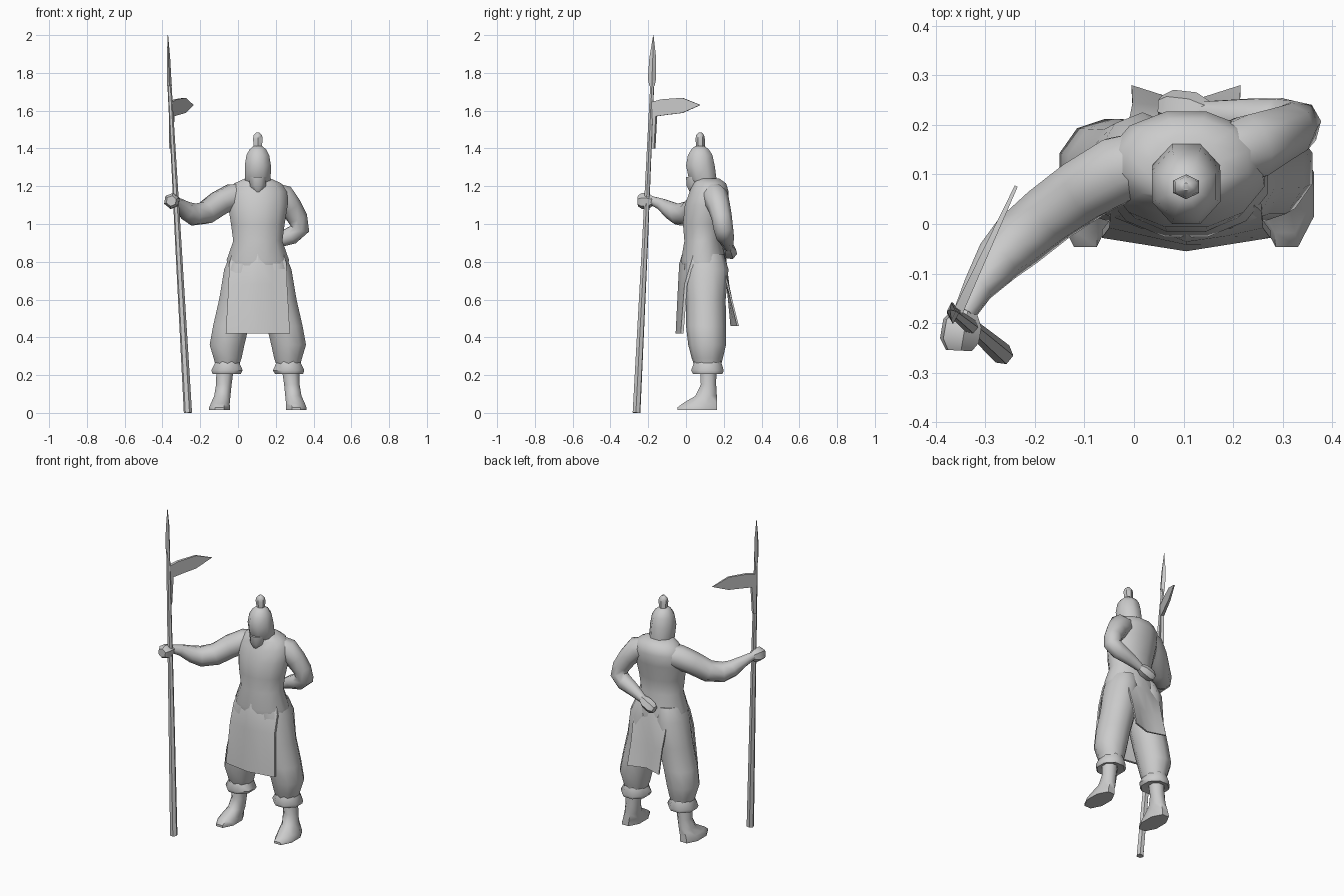
import bpy, bmesh, math
from mathutils import Vector

MID = 0.105   # body centre line in x

grey = bpy.data.materials.new("light_grey")
grey.diffuse_color = (0.6, 0.6, 0.6, 1)


def finish(name, bm, angle=50):
    bmesh.ops.recalc_face_normals(bm, faces=bm.faces)
    me = bpy.data.meshes.new(name)
    bm.to_mesh(me)
    bm.free()
    me.materials.append(grey)
    ob = bpy.data.objects.new(name, me)
    bpy.context.collection.objects.link(ob)
    bpy.ops.object.select_all(action='DESELECT')
    ob.select_set(True)
    bpy.context.view_layer.objects.active = ob
    if angle:
        bpy.ops.object.shade_smooth_by_angle(angle=math.radians(angle))
    return ob


def skin(name, rings, angle=50):
    """Join rings of points into a capped skin."""
    bm = bmesh.new()
    rows = [[bm.verts.new(p) for p in r] for r in rings]
    n = len(rows[0])
    for a, b in zip(rows, rows[1:]):
        for i in range(n):
            j = (i + 1) % n
            bm.faces.new((a[i], a[j], b[j], b[i]))
    bm.faces.new(rows[0])
    bm.faces.new(rows[-1])
    return finish(name, bm, angle)


def stack(name, rings, n=12, angle=50):
    """Horizontal ellipses: (z, x centre, half width, y front, y back)."""
    out = []
    for z, cx, rx, y0, y1 in rings:
        out.append([(cx + rx * math.cos(2 * math.pi * (i + .5) / n) / math.cos(math.pi / n),
                     (y0 + y1) / 2 + (y1 - y0) / 2 * math.sin(2 * math.pi * (i + .5) / n),
                     z) for i in range(n)])
    return skin(name, out, angle)


def tube(name, path, n=8, angle=50):
    """Round sections carried along a path of (x, y, z, radius)."""
    pts = [Vector(p[:3]) for p in path]
    u = Vector((0.3, 0.5, 1))
    out = []
    for i, p in enumerate(pts):
        t = (pts[min(i + 1, len(pts) - 1)] - pts[max(i - 1, 0)]).normalized()
        u = (u - t * u.dot(t)).normalized()
        v = t.cross(u)
        r = path[i][3]
        out.append([p + r * (u * math.cos(2 * math.pi * k / n) + v * math.sin(2 * math.pi * k / n))
                    for k in range(n)])
    return skin(name, out, angle)


def panel(name, rows, thick):
    """Creased cloth panel: (z, half width, y centre, y edge), thickened in y."""
    out = []
    for z, w, yc, ye in rows:
        line = [(-w, ye), (-w / 2, (yc + ye) / 2), (0, yc), (w / 2, (yc + ye) / 2), (w, ye)]
        out.append([(MID + x, y, z) for x, y in line]
                   + [(MID + x, y + thick, z) for x, y in reversed(line)])
    return skin(name, out, 40)


# Torso with sloping shoulders
stack("torso", [
    (0.74, MID, 0.155, -0.015, 0.215), (0.81, MID, 0.165, -0.03, 0.215),
    (0.91, MID, 0.130, -0.012, 0.19), (1.00, MID, 0.142, -0.02, 0.20),
    (1.10, MID, 0.158, -0.01, 0.22), (1.17, MID, 0.155, 0.015, 0.23),
    (1.215, MID, 0.125, 0.035, 0.215), (1.24, MID, 0.07, 0.04, 0.18)])

# Helmet, face and knob
stack("helmet", [
    (1.20, MID, 0.060, 0.045, 0.165), (1.235, MID, 0.068, 0.01, 0.168),
    (1.31, MID, 0.069, -0.006, 0.158), (1.365, MID, 0.060, 0.005, 0.145),
    (1.395, MID, 0.044, 0.025, 0.125), (1.412, MID, 0.024, 0.045, 0.10)], 8)
stack("chin", [(1.165, MID, 0.015, 0.02, 0.07), (1.20, MID, 0.042, 0.0, 0.10),
               (1.25, MID, 0.045, -0.004, 0.10)], 8)
stack("helmet_knob", [
    (1.40, MID, 0.020, 0.055, 0.10), (1.45, MID, 0.026, 0.05, 0.10),
    (1.47, MID, 0.022, 0.054, 0.096), (1.485, MID, 0.008, 0.067, 0.083)], 6)

# Trousers, cuffs and boots on both sides
for side, s in (("left", 1), ("right", -1)):
    def leg(part, rows, n=10):
        stack(side + part, [(z, MID + s * d, rx, a, b) for z, d, rx, a, b in rows], n)
    leg("_trouser_leg", [
        (0.84, 0.070, 0.075, 0.0, 0.20), (0.76, 0.088, 0.090, -0.01, 0.225),
        (0.60, 0.105, 0.100, 0.0, 0.21), (0.46, 0.142, 0.095, 0.0, 0.212),
        (0.36, 0.163, 0.092, 0.012, 0.212), (0.29, 0.160, 0.074, 0.03, 0.195),
        (0.25, 0.162, 0.062, 0.045, 0.185)])
    leg("_cuff", [
        (0.275, 0.162, 0.060, 0.04, 0.19), (0.225, 0.163, 0.083, 0.02, 0.207),
        (0.207, 0.165, 0.075, 0.03, 0.20), (0.215, 0.168, 0.045, 0.07, 0.165)], 8)
    leg("_boot", [
        (0.25, 0.172, 0.047, 0.07, 0.165), (0.15, 0.180, 0.041, 0.075, 0.163),
        (0.09, 0.188, 0.043, 0.045, 0.168), (0.05, 0.199, 0.050, -0.025, 0.172),
        (0.028, 0.203, 0.055, -0.055, 0.174), (0.014, 0.203, 0.055, -0.055, 0.174)], 8)

# Skirt panels front and back
panel("front_apron", [
    (0.86, 0.130, -0.015, 0.045), (0.79, 0.152, -0.036, 0.025),
    (0.68, 0.155, -0.042, -0.008), (0.42, 0.170, -0.055, -0.028)], 0.015)
back = panel("back_flap", [
    (0.84, 0.125, 0.20, 0.14), (0.74, 0.115, 0.212, 0.20),
    (0.60, 0.108, 0.222, 0.235), (0.46, 0.110, 0.235, 0.27)], 0.01)

# Arm stretched out to the shaft
tube("right_arm", [
    (0.04, 0.13, 1.155, 0.065), (-0.03, 0.11, 1.145, 0.072), (-0.10, 0.07, 1.11, 0.068),
    (-0.17, 0.02, 1.06, 0.064), (-0.235, -0.035, 1.05, 0.060), (-0.275, -0.075, 1.07, 0.050),
    (-0.315, -0.13, 1.105, 0.033), (-0.342, -0.18, 1.125, 0.024)])
tube("right_hand", [
    (-0.338, -0.17, 1.122, 0.022), (-0.346, -0.20, 1.122, 0.042),
    (-0.352, -0.235, 1.122, 0.042), (-0.353, -0.255, 1.122, 0.028)], 6, 35)

# Bent arm with the fist resting behind the waist
tube("left_arm", [
    (0.18, 0.14, 1.165, 0.060), (0.235, 0.155, 1.145, 0.070), (0.28, 0.175, 1.09, 0.060),
    (0.315, 0.19, 1.03, 0.054), (0.328, 0.198, 0.975, 0.052), (0.285, 0.207, 0.94, 0.050),
    (0.22, 0.215, 0.915, 0.040), (0.14, 0.225, 0.875, 0.024)])
tube("left_hand", [
    (0.15, 0.225, 0.88, 0.022), (0.12, 0.23, 0.865, 0.036),
    (0.075, 0.235, 0.845, 0.036), (0.055, 0.235, 0.838, 0.024)], 6, 35)

# Polearm shaft
tube("shaft", [(-0.265, -0.262, 0.0, 0.022), (-0.315, -0.218, 0.88, 0.017),
               (-0.364, -0.178, 1.76, 0.011)], 6)


# Spear head: diamond sections
def diamond(x, y, z, a, b):
    return [(x - a, y, z), (x, y - b, z), (x + a, y, z), (x, y + b, z)]


skin("spear_head", [
    diamond(-0.363, -0.180, 1.73, 0.013, 0.014), diamond(-0.365, -0.180, 1.77, 0.012, 0.022),
    diamond(-0.368, -0.176, 1.88, 0.009, 0.018), diamond(-0.371, -0.173, 2.0, 0.001, 0.001)], 30)

# Side blade: flat outline swung round the shaft, with a tang below
root = Vector((-0.357, -0.182, 0))
way = Vector((0.42, 0.907, 0))
across = Vector((0.907, -0.42, 0))
outline = [(0.0, 1.40), (0.018, 1.40), (0.028, 1.57), (0.09, 1.578), (0.18, 1.588),
           (0.285, 1.63), (0.18, 1.668), (0.06, 1.66), (0.0, 1.645)]
skin("side_blade", [[root + way * d + across * h * (1 - 2.4 * d) + Vector((0, 0, z))
                     for d, z in outline] for h in (-0.010, 0.010)], 30)
